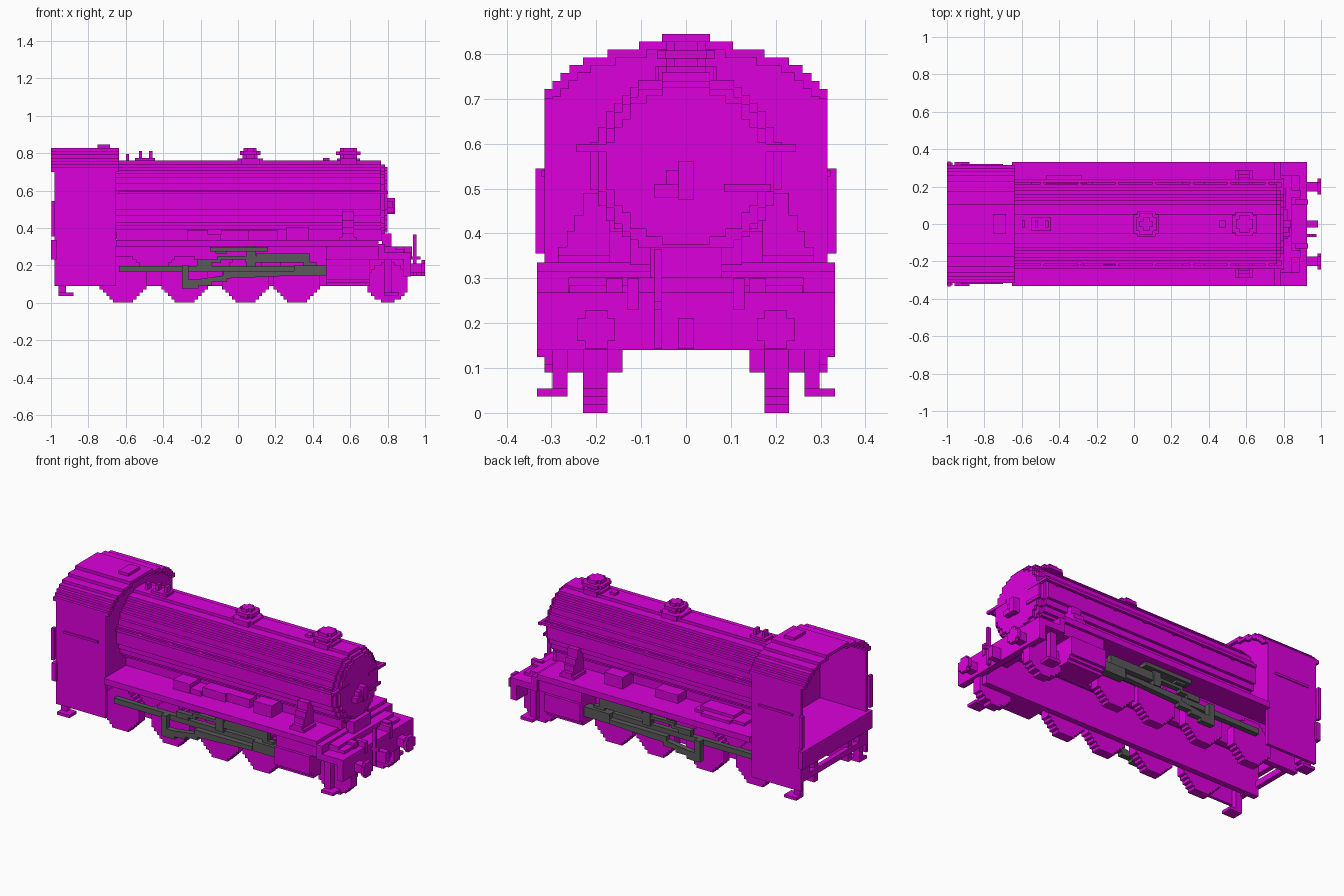
import bpy, bmesh, math

cube = bpy.data.objects.get("Cube")
if cube:
    bpy.data.objects.remove(cube, do_unlink=True)

V = 0.0178  # block size


def material(name, rgb):
    m = bpy.data.materials.new(name)
    m.use_nodes = True
    m.diffuse_color = (*rgb, 1)
    m.node_tree.nodes["Principled BSDF"].inputs["Base Color"].default_value = (*rgb, 1)
    return m


BODY = material("magenta", (0.72, 0.0, 0.72))
ROD = material("dark grey", (0.1, 0.1, 0.1))


def prism(name, pts, axis, a, b, mat=BODY):
    """Extrude a flat outline along x (pts = y,z), y (pts = x,z) or z (pts = x,y)."""
    def place(p, d):
        return {"x": (d, p[0], p[1]), "y": (p[0], d, p[1]), "z": (p[0], p[1], d)}[axis]
    bm = bmesh.new()
    lo = [bm.verts.new(place(p, a)) for p in pts]
    hi = [bm.verts.new(place(p, b)) for p in pts]
    bm.faces.new(lo)
    bm.faces.new(hi[::-1])
    n = len(pts)
    for i in range(n):
        j = (i + 1) % n
        bm.faces.new((lo[j], lo[i], hi[i], hi[j]))
    bmesh.ops.recalc_face_normals(bm, faces=bm.faces)
    me = bpy.data.meshes.new(name)
    bm.to_mesh(me)
    bm.free()
    me.materials.append(mat)
    ob = bpy.data.objects.new(name, me)
    bpy.context.collection.objects.link(ob)


def box(name, x0, x1, y0, y1, z0, z1, mat=BODY):
    prism(name, [(x0, z0), (x1, z0), (x1, z1), (x0, z1)], "y", y0, y1, mat)


def pair(name, x0, x1, y0, y1, z0, z1, mat=BODY):
    box("front_" + name, x0, x1, -y1, -y0, z0, z1, mat)
    box("back_" + name, x0, x1, y0, y1, z0, z1, mat)


def pair_prism(name, pts, y0, y1, mat=BODY):
    prism("front_" + name, pts, "y", -y1, -y0, mat)
    prism("back_" + name, pts, "y", y0, y1, mat)


def pair_section(name, pts, x0, x1):
    prism("front_" + name, [(-y, z) for y, z in pts], "x", x0, x1)
    prism("back_" + name, pts, "x", x0, x1)


def stepped(rows, cu=0.0):
    """Symmetric stair outline from rows of (half width, z bottom, z top)."""
    right = []
    for w, z0, z1 in rows:
        right += [(w, z0), (w, z1)]
    return [(cu + w, z) for w, z in right] + [(cu - w, z) for w, z in reversed(right)]


def disc(r, cu, cz):
    """Blocky circle outline, merging rows of equal width."""
    n = round(2 * r / V)
    h = 2 * r / n
    rows = []
    for i in range(n):
        z = -r + h * (i + 0.5)
        w = max(1, round(math.sqrt(r * r - z * z) / V)) * V
        if rows and abs(rows[-1][0] - w) < 1e-6:
            rows[-1] = (w, rows[-1][1], cz + z + h / 2)
        else:
            rows.append((w, cz + z - h / 2, cz + z + h / 2))
    return stepped(rows, cu)


# Boiler, smokebox ring and door
prism("boiler", disc(0.21, 0, 0.55), "x", -0.66, 0.765)
prism("smokebox_ring", disc(0.195, 0, 0.545), "x", 0.765, 0.785)
prism("smokebox_door", disc(0.175, 0, 0.55), "x", 0.785, 0.80)
box("boiler_saddle", -0.65, 0.77, -0.125, 0.125, 0.33, 0.39)
box("door_hub", 0.80, 0.84, -0.018, 0.018, 0.475, 0.56)
box("door_handle", 0.80, 0.835, -0.07, -0.018, 0.48, 0.51)
box("door_handle_end", 0.80, 0.83, -0.045, -0.018, 0.51, 0.54)
pair("door_rail", 0.785, 0.803, 0.085, 0.245, 0.582, 0.598)
box("door_strap", 0.80, 0.81, 0.085, 0.19, 0.493, 0.51)

# Boiler handrails with standoffs
pair("boiler_rail", -0.64, 0.80, 0.222, 0.238, 0.582, 0.598)
for i in range(7):
    x = -0.5 + i * 0.2
    pair("rail_post_%d" % i, x, x + V, 0.2, 0.224, 0.582, 0.598)


# Chimney and dome, built up in steps
def tower(name, cx, layers):
    for i, (r, z0, z1) in enumerate(layers):
        k = r - V
        pts = [(cx + a, b) for a, b in [(-r, -k), (-k, -k), (-k, -r), (k, -r), (k, -k), (r, -k),
                                        (r, k), (k, k), (k, r), (-k, r), (-k, k), (-r, k)]]
        prism("%s_%d" % (name, i), pts, "z", z0, z1)


tower("chimney", 0.59, [(0.062, 0.74, 0.772), (0.045, 0.772, 0.79), (0.065, 0.79, 0.808), (0.045, 0.808, 0.828)])
tower("dome", 0.065, [(0.068, 0.74, 0.772), (0.04, 0.772, 0.79), (0.055, 0.79, 0.81), (0.035, 0.81, 0.828)])

# Whistle, safety valves and filler
box("whistle", -0.60, -0.584, -0.018, 0.018, 0.755, 0.795)
box("valve_base", -0.55, -0.445, -0.035, 0.035, 0.755, 0.775)
for i, x in enumerate((-0.53, -0.475)):
    box("safety_valve_%d" % i, x, x + V, -0.018, 0.018, 0.77, 0.81)
box("filler", 0.455, 0.49, -0.018, 0.018, 0.755, 0.775)

# Cab with hollow arched roof and open rear
arch = [(0.315, 0.70, 0.722), (0.297, 0.722, 0.74), (0.28, 0.74, 0.757), (0.26, 0.757, 0.775),
        (0.23, 0.775, 0.792), (0.175, 0.792, 0.81), (0.105, 0.81, 0.828)]
outer = stepped(arch)
inner = stepped([(w - V, z0 - (V if i else 0), z1 - V) for i, (w, z0, z1) in enumerate(arch)])
prism("cab_roof", outer + inner[::-1], "x", -1.0, -0.635)
prism("cab_front_wall", stepped([(0.31, 0.30, 0.722)] + arch[1:-1] + [(0.1, 0.81, 0.82)]), "x", -0.675, -0.652)
pair("cab_side", -0.98, -0.652, 0.297, 0.315, 0.09, 0.715)
pair("cab_side_ledge", -0.925, -0.70, 0.31, 0.322, 0.527, 0.54)
pair("cab_handrail", -0.998, -0.98, 0.31, 0.335, 0.355, 0.545)
box("roof_vent", -0.75, -0.685, -0.053, 0.053, 0.82, 0.845)
box("cab_floor", -0.98, -0.64, -0.315, 0.315, 0.30, 0.335)
box("rear_beam", -1.0, -0.97, -0.33, 0.33, 0.23, 0.335)
pair("rear_post", -0.98, -0.95, 0.23, 0.315, 0.14, 0.25)
box("rear_crossbar", -0.98, -0.95, -0.23, 0.23, 0.14, 0.175)

# Footsteps at both ends
for end, x in (("rear", -0.96), ("leading", 0.78)):
    pair(end + "_step_post", x, x + 0.04, 0.264, 0.298, 0.04, 0.25)
    pair(end + "_step", x, x + 0.08, 0.264, 0.332, 0.037, 0.054)

# Running plate, frames and front deck
box("running_plate", -0.652, 0.75, -0.332, 0.332, 0.30, 0.335)
box("plate_step", 0.75, 0.785, -0.332, 0.332, 0.265, 0.315)
box("front_deck", 0.75, 0.90, -0.332, 0.332, 0.23, 0.268)
box("deck_step", 0.785, 0.845, -0.262, 0.262, 0.265, 0.302)
pair("deck_block", 0.845, 0.885, 0.105, 0.26, 0.265, 0.285)
box("deck_centre_box", 0.77, 0.82, -0.08, 0.08, 0.265, 0.37)
box("front_beam", 0.885, 0.925, -0.332, 0.332, 0.14, 0.268)
pair("beam_bracket", 0.86, 0.93, 0.105, 0.13, 0.23, 0.30)
pair("frame", -0.97, 0.89, 0.142, 0.178, 0.09, 0.30)

# Rounded cylinders ahead of the rods
section = [(0.17, 0.09), (0.298, 0.09), (0.298, 0.108), (0.315, 0.108), (0.315, 0.125), (0.332, 0.125),
           (0.332, 0.23), (0.315, 0.23), (0.315, 0.30), (0.17, 0.30)]
pair_section("cylinder", section, 0.47, 0.705)
pair("plate_bracket", 0.70, 0.76, 0.17, 0.315, 0.23, 0.30)

# Wheels
for i, x in enumerate((-0.615, -0.285, 0.04, 0.315, 0.80)):
    r = 0.125 if i < 4 else 0.108
    pair_prism("wheel_%d" % i, disc(r, x, r), 0.175, 0.23)

# Rods and valve gear
pair("main_rod", -0.635, 0.47, 0.232, 0.262, 0.165, 0.197, ROD)
pair("piston_guide", 0.30, 0.47, 0.24, 0.29, 0.142, 0.20, ROD)
crank = [(-0.30, 0.075), (-0.21, 0.075), (-0.21, 0.093), (-0.14, 0.093), (-0.14, 0.11), (-0.06, 0.11),
         (-0.06, 0.13), (0.30, 0.145), (0.30, 0.17), (-0.08, 0.17), (-0.08, 0.145), (-0.22, 0.125),
         (-0.265, 0.125), (-0.265, 0.20), (-0.30, 0.20)]
pair_prism("connecting_rod", crank, 0.264, 0.297, ROD)
link = [(-0.22, 0.197), (-0.14, 0.197), (-0.14, 0.215), (-0.09, 0.215), (-0.09, 0.232), (0.04, 0.232),
        (0.04, 0.215), (0.35, 0.215), (0.35, 0.197), (0.42, 0.197), (0.42, 0.215), (0.385, 0.215),
        (0.385, 0.265), (0.10, 0.265), (0.10, 0.25), (-0.11, 0.25), (-0.11, 0.232), (-0.22, 0.232)]
pair_prism("valve_rod", link, 0.24, 0.27, ROD)
pair("valve_hanger", 0.045, 0.095, 0.235, 0.275, 0.19, 0.30, ROD)
pair("valve_bracket", -0.15, 0.16, 0.235, 0.29, 0.275, 0.298, ROD)
pair("valve_bracket_foot", -0.12, -0.06, 0.235, 0.275, 0.262, 0.28, ROD)

# Buffers, coupling and lamp iron
for s, side in ((-1, "front"), (1, "back")):
    c = s * 0.2
    prism(side + "_buffer_stem", stepped([(0.025, 0.16, 0.21)], c), "x", 0.92, 0.985)
    prism(side + "_buffer_head", stepped([(0.025, 0.142, 0.16), (0.042, 0.16, 0.21), (0.025, 0.21, 0.228)], c),
          "x", 0.98, 1.0)
box("coupling", 0.92, 0.985, -0.018, 0.018, 0.142, 0.21)
box("lamp_iron", 0.935, 0.955, -0.07, -0.053, 0.142, 0.365)
box("lamp_iron_foot", 0.92, 0.975, -0.07, -0.053, 0.23, 0.248)

# Stepped pipe covers climbing the boiler side
cover = [(0.17, 0.335), (0.285, 0.335), (0.285, 0.37), (0.265, 0.37), (0.265, 0.405), (0.25, 0.405),
         (0.25, 0.44), (0.23, 0.44), (0.23, 0.49), (0.17, 0.49)]
pair_section("pipe_cover", cover, 0.555, 0.62)
pair("pipe_cover_base", 0.54, 0.635, 0.17, 0.285, 0.335, 0.352)

# Boxes on the running plate
pair("plate_box", 0.26, 0.38, 0.12, 0.225, 0.33, 0.405)
pair("plate_cabinet", -0.09, 0.06, 0.12, 0.205, 0.33, 0.385)
box("front_plate_bracket_0", -0.27, -0.16, -0.225, -0.12, 0.33, 0.39)
box("front_plate_bracket_1", -0.16, -0.09, -0.22, -0.12, 0.33, 0.365)
box("front_plate_pipe", 0.06, 0.21, -0.19, -0.12, 0.33, 0.385)
# Low stepped tank on the back running plate
box("low_tank", -0.55, -0.22, 0.12, 0.235, 0.33, 0.352)
box("low_tank_edge", -0.47, -0.28, 0.23, 0.26, 0.33, 0.352)
box("low_tank_cap", -0.47, -0.25, 0.12, 0.22, 0.35, 0.37)
